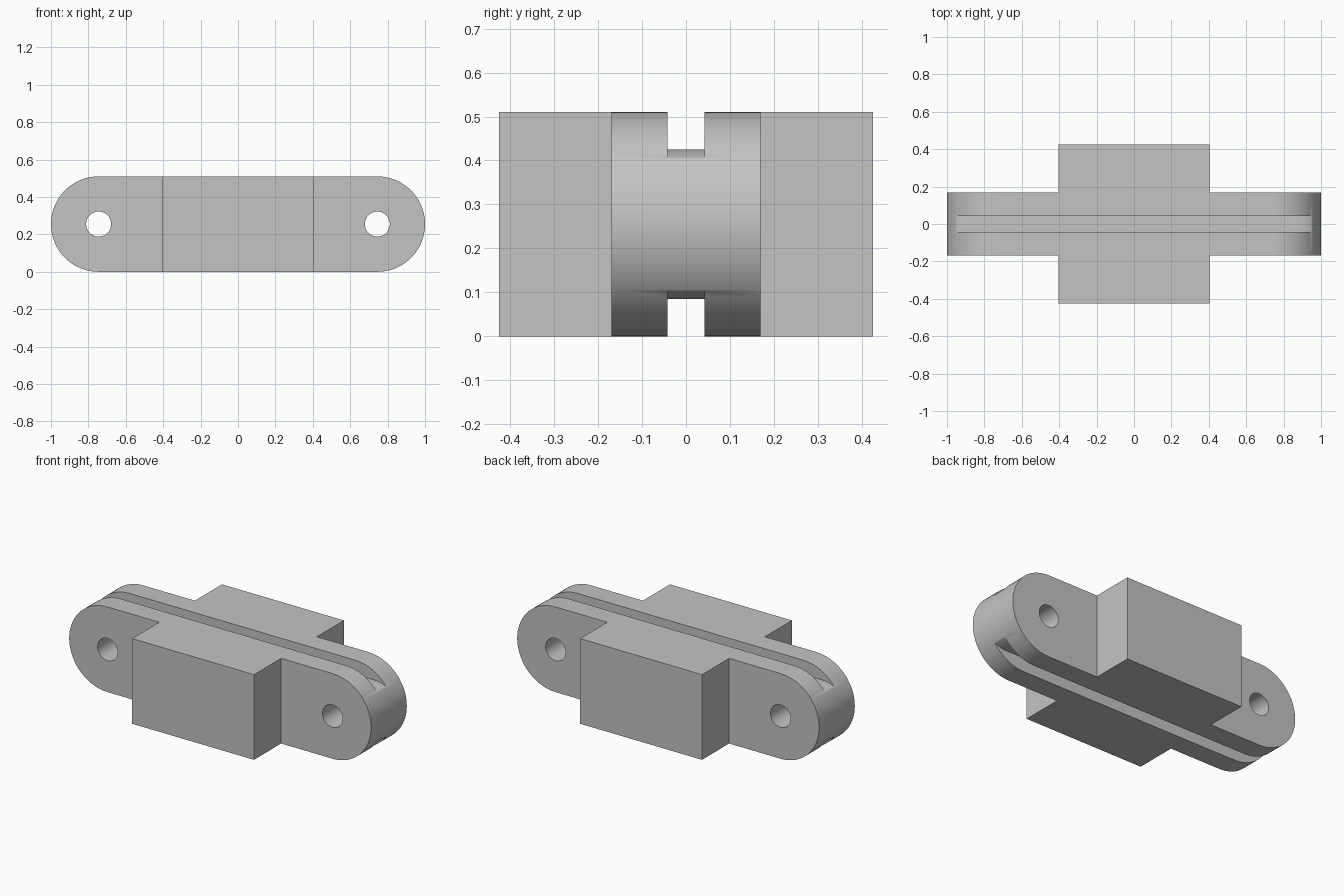
import bpy, bmesh, math
from mathutils import Vector

cube = bpy.data.objects.get("Cube")
if cube:
    bpy.data.objects.remove(cube, do_unlink=True)

MID = 0.255      # half the height, also the end radius
PIN = 0.745      # distance of the pin holes from the middle

grey = bpy.data.materials.new("plain grey")
grey.use_nodes = True
grey.diffuse_color = (0.55, 0.55, 0.55, 1)
grey.node_tree.nodes["Principled BSDF"].inputs["Base Color"].default_value = (0.55, 0.55, 0.55, 1)


def prism(name, points, direction):
    """Extrude a closed outline along a direction."""
    bm = bmesh.new()
    face = bm.faces.new([bm.verts.new(p) for p in points])
    out = bmesh.ops.extrude_face_region(bm, geom=[face])
    moved = [v for v in out["geom"] if isinstance(v, bmesh.types.BMVert)]
    bmesh.ops.translate(bm, verts=moved, vec=Vector(direction))
    bmesh.ops.recalc_face_normals(bm, faces=bm.faces)
    mesh = bpy.data.meshes.new(name)
    bm.to_mesh(mesh)
    bm.free()
    mesh.materials.append(grey)
    ob = bpy.data.objects.new(name, mesh)
    bpy.context.collection.objects.link(ob)
    return ob


def rounded_bar(name, centre, radius, half_depth, steps=40):
    """Bar with half-round ends, lying along x."""
    pts = []
    for side in (1, -1):
        for i in range(steps + 1):
            a = side * math.pi / 2 - math.pi * i / steps
            pts.append((side * centre + radius * math.cos(a),
                        -half_depth, MID + radius * math.sin(a)))
    return prism(name, pts, (0, 2 * half_depth, 0))


def combine(target, tool, operation):
    """Apply a boolean and discard the helper."""
    tool.hide_render = True
    mod = target.modifiers.new("combine", "BOOLEAN")
    mod.operation, mod.solver, mod.object = operation, "EXACT", tool
    bpy.ops.object.select_all(action="DESELECT")
    bpy.context.view_layer.objects.active = target
    target.select_set(True)
    bpy.ops.object.modifier_apply(modifier=mod.name)
    bpy.data.objects.remove(tool, do_unlink=True)


# Body: rounded bar trimmed to a cross-shaped plan
body = rounded_bar("link_body", PIN, MID, 0.6)
bx, by, px, py = 0.404, 0.425, 1.2, 0.169
plan = [(px, -py), (px, py), (bx, py), (bx, by), (-bx, by), (-bx, py),
        (-px, py), (-px, -py), (-bx, -py), (-bx, -by), (bx, -by), (bx, -py)]
cross = prism("cross_plan", [(x, y, -0.2) for x, y in plan], (0, 0, 1))
combine(body, cross, "INTERSECT")

# Groove along top and bottom, with its floor curving out at the ends
gw = 0.0425
slot = prism("slot", [(-px, -gw, -0.2), (px, -gw, -0.2), (px, gw, -0.2), (-px, gw, -0.2)], (0, 0, 1))
combine(slot, rounded_bar("groove_floor", 0.872, 0.17, 0.3), "DIFFERENCE")
combine(body, slot, "DIFFERENCE")

# Pin holes
for side in (1, -1):
    ring = [(side * PIN + 0.067 * math.cos(math.tau * i / 40), -0.5,
             MID + 0.067 * math.sin(math.tau * i / 40)) for i in range(40)]
    combine(body, prism("pin_hole", ring, (0, 1, 0)), "DIFFERENCE")

bpy.ops.object.shade_smooth_by_angle(angle=math.radians(30))
